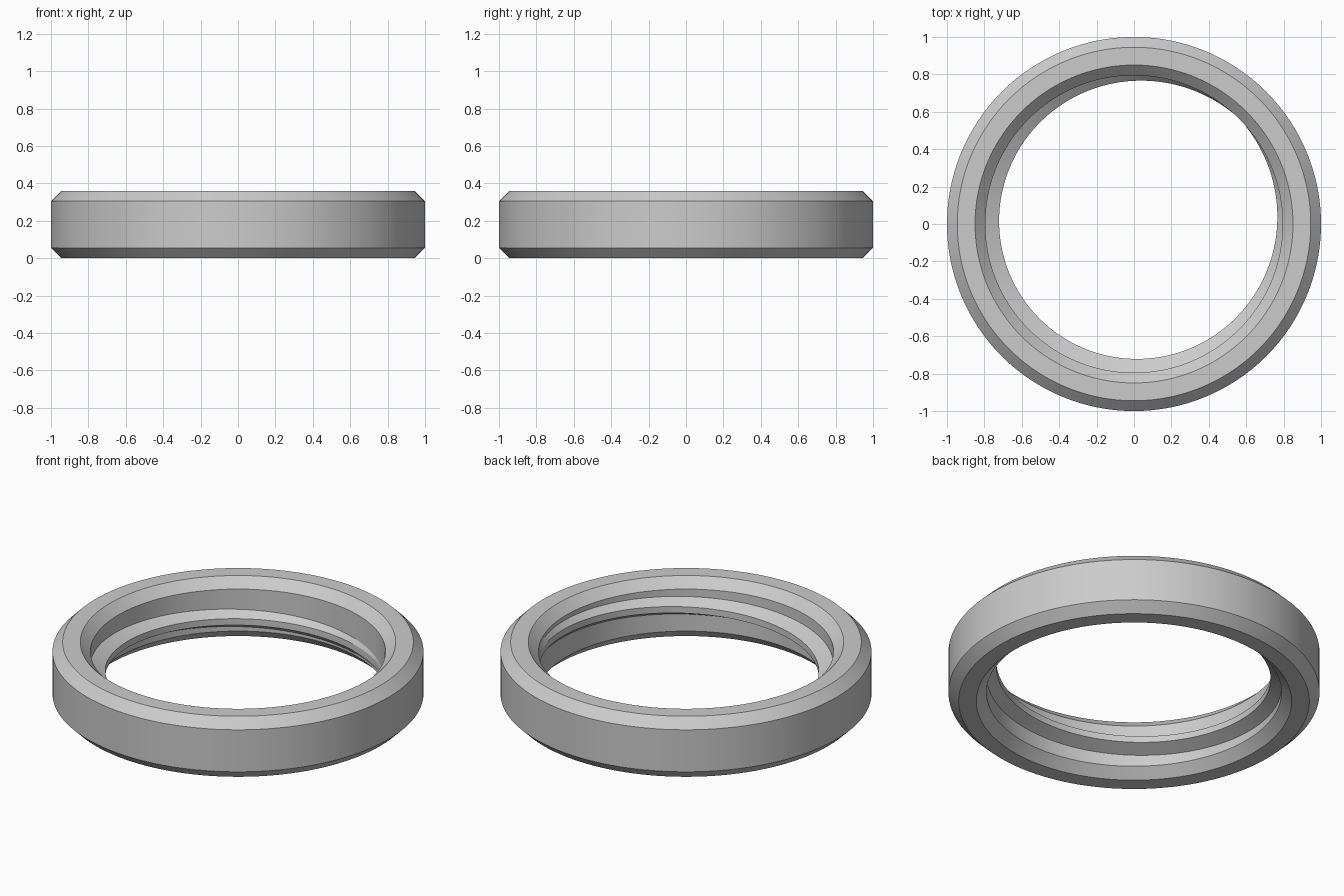
import bpy, bmesh
from math import sin, cos, pi

cube = bpy.data.objects.get("Cube")
if cube:
    bpy.data.objects.remove(cube, do_unlink=True)

SEGMENTS = 128
BORE = 0.795       # inner wall radius
HEIGHT = 0.36
BEVEL = 0.055

grey = bpy.data.materials.new("light_grey")
grey.use_nodes = True
colour = (0.6, 0.6, 0.6, 1)
grey.diffuse_color = colour
grey.node_tree.nodes["Principled BSDF"].inputs["Base Color"].default_value = colour


def sweep(name, sections, closed):
    """Skin a list of matching closed cross-sections into one object."""
    bm = bmesh.new()
    rings = [[bm.verts.new(p) for p in section] for section in sections]
    pairs = list(zip(rings, rings[1:]))
    if closed:
        pairs.append((rings[-1], rings[0]))
    else:
        bm.faces.new(rings[0])
        bm.faces.new(rings[-1])
    n = len(rings[0])
    for a, b in pairs:
        for i in range(n):
            j = (i + 1) % n
            bm.faces.new((a[i], a[j], b[j], b[i]))
    bmesh.ops.recalc_face_normals(bm, faces=bm.faces[:])
    mesh = bpy.data.meshes.new(name)
    bm.to_mesh(mesh)
    bm.free()
    mesh.materials.append(grey)
    obj = bpy.data.objects.new(name, mesh)
    bpy.context.collection.objects.link(obj)
    bpy.ops.object.select_all(action='DESELECT')
    obj.select_set(True)
    bpy.context.view_layer.objects.active = obj
    bpy.ops.object.shade_smooth_by_angle(angle=pi / 9)
    return obj


def place(profile, angle):
    """Turn (radius, height) points into the vertical plane at an angle."""
    return [(r * cos(angle), r * sin(angle), z) for r, z in profile]


# Outer ring, bevelled on all four rims
lower = [(BORE, BEVEL), (0.85, 0), (0.945, 0), (1, BEVEL)]
upper = [(r, HEIGHT - z) for r, z in reversed(lower)]
sweep("ring_body",
      [place(lower + upper, 2 * pi * i / SEGMENTS) for i in range(SEGMENTS)], True)

# Single turn of internal thread, fading into the wall at both ends
thread = []
for i in range(SEGMENTS + 1):
    t = i / SEGMENTS
    crest = BORE + 0.002 - 0.082 * sin(pi * t)
    middle = 0.1 + 0.15 * t
    profile = [(BORE + 0.01, middle - 0.058), (crest, middle - 0.019),
               (crest, middle + 0.019), (BORE + 0.01, middle + 0.058)]
    thread.append(place(profile, pi / 4 + 2 * pi * t))
sweep("inner_thread", thread, False)
